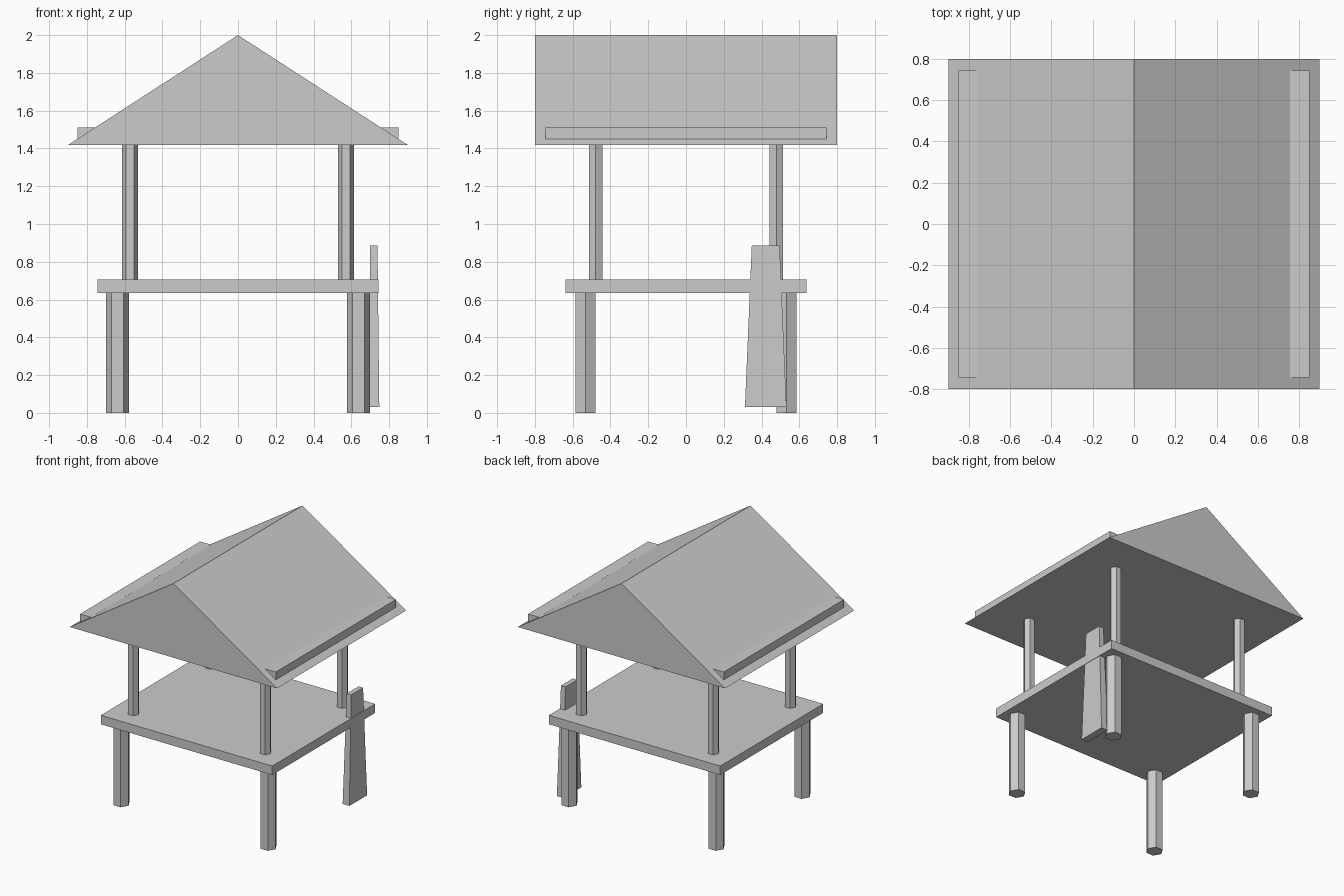
import bpy, bmesh
from math import pi
from mathutils import Matrix

if "Cube" in bpy.data.objects:
    bpy.data.objects.remove(bpy.data.objects["Cube"])


def finish(name, bm):
    bmesh.ops.recalc_face_normals(bm, faces=bm.faces)
    mesh = bpy.data.meshes.new(name)
    bm.to_mesh(mesh)
    bm.free()
    obj = bpy.data.objects.new(name, mesh)
    bpy.context.collection.objects.link(obj)
    return obj


def box(name, x0, x1, y0, y1, z0, z1, top_scale=1.0):
    bm = bmesh.new()
    bmesh.ops.create_cube(bm, size=1)
    for v in bm.verts:
        s = top_scale if v.co.z > 0 else 1.0
        v.co.x = (x0 + x1) / 2 + v.co.x * (x1 - x0) * s
        v.co.y = (y0 + y1) / 2 + v.co.y * (y1 - y0) * s
        v.co.z = z1 if v.co.z > 0 else z0
    return finish(name, bm)


def hex_post(name, x, y, z0, z1, radius):
    bm = bmesh.new()
    # corners point along x
    bmesh.ops.create_cone(bm, cap_ends=True, segments=6, radius1=radius,
                          radius2=radius, depth=z1 - z0,
                          matrix=Matrix.Translation((x, y, (z0 + z1) / 2))
                          @ Matrix.Rotation(pi / 2, 4, 'Z'))
    return finish(name, bm)


# Gabled roof: triangle profile extruded along y
bm = bmesh.new()
profile = [(-0.9, 1.418), (0.9, 1.418), (0, 2.0)]
gable = bm.faces.new([bm.verts.new((x, -0.8, z)) for x, z in profile])
ext = bmesh.ops.extrude_face_region(bm, geom=[gable], use_keep_orig=True)
for v in ext["geom"]:
    if isinstance(v, bmesh.types.BMVert):
        v.co.y = 0.8
finish("roof", bm)

# Platform deck
box("deck", -0.744, 0.744, -0.638, 0.638, 0.635, 0.705)

# Legs below the deck and posts above it
for sx, side in ((-1, "left"), (1, "right")):
    for sy, end in ((-1, "front"), (1, "back")):
        hex_post(f"{end}_{side}_leg", sx * 0.638, sy * 0.533, 0, 0.635, 0.0615)
        hex_post(f"{end}_{side}_post", sx * 0.5725, sy * 0.478, 0.705, 1.418, 0.0425)
    # Eave strip on each roof slope
    xs = sorted((sx * 0.755, sx * 0.85))
    box(f"{side}_eave_strip", xs[0], xs[1], -0.745, 0.745, 1.445, 1.512)

# Tapered plank leaning through the deck edge
box("access_plank", 0.69, 0.748, 0.312, 0.532, 0.03, 0.885, top_scale=0.67)
